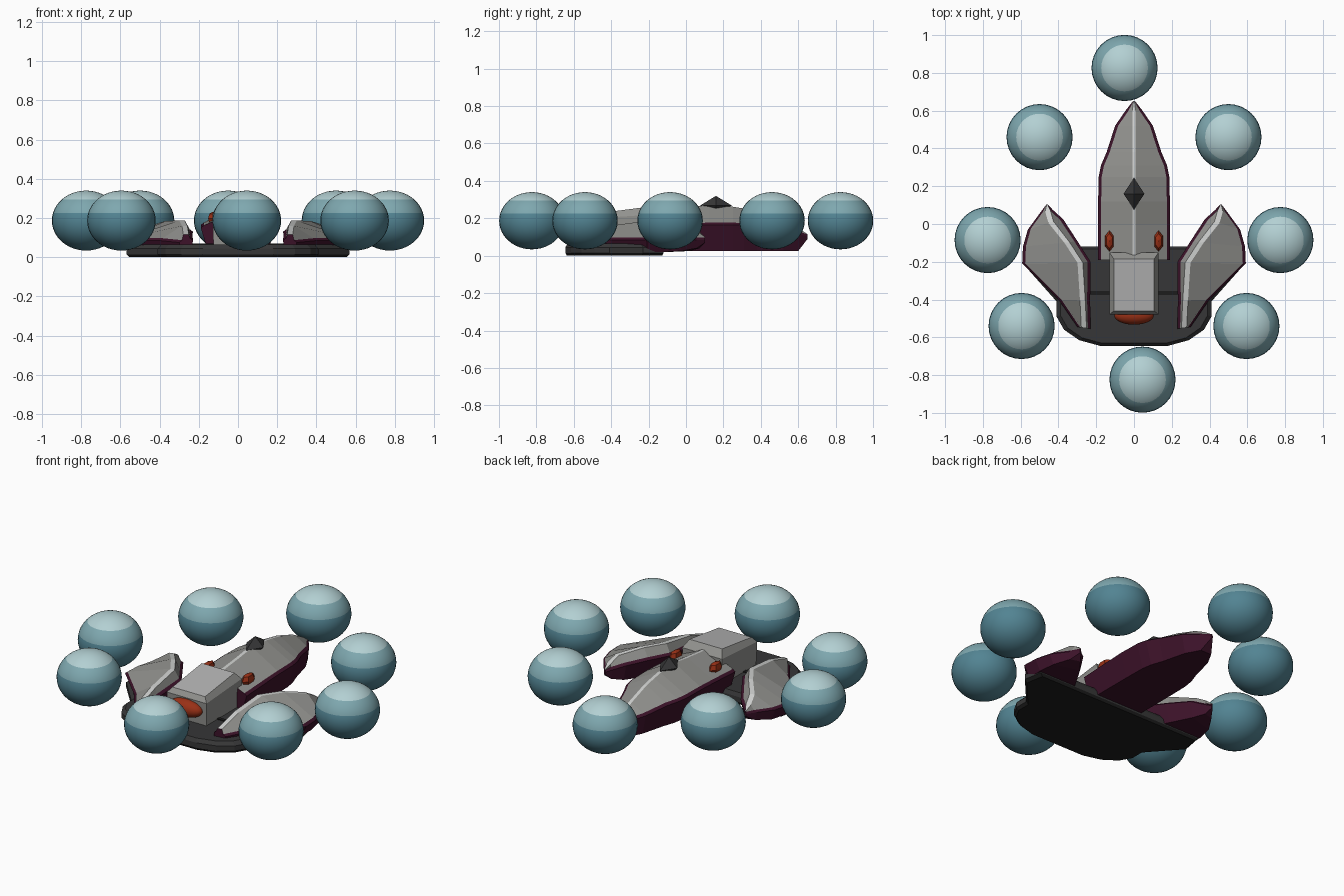
import bpy, bmesh, math
from mathutils import Vector

if "Cube" in bpy.data.objects:
    bpy.data.objects.remove(bpy.data.objects["Cube"])

# Flat colours
COLOURS = {
    "pale_teal": (0.45, 0.63, 0.65), "mid_teal": (0.21, 0.39, 0.43),
    "deep_teal": (0.085, 0.23, 0.29), "dark_plum": (0.045, 0.006, 0.022),
    "hull_grey": (0.29, 0.29, 0.275), "panel_grey": (0.46, 0.46, 0.46),
    "stripe_white": (0.60, 0.61, 0.60), "burnt_orange": (0.32, 0.03, 0.008),
    "charcoal": (0.037, 0.037, 0.038), "black": (0.012, 0.012, 0.012)}
MATS = {}
for n, c in COLOURS.items():
    MATS[n] = bpy.data.materials.new(n)
    MATS[n].diffuse_color = (*c, 1)


def finish(name, bm, mats):
    bmesh.ops.recalc_face_normals(bm, faces=bm.faces)
    me = bpy.data.meshes.new(name)
    bm.to_mesh(me)
    bm.free()
    for m in mats:
        me.materials.append(MATS[m])
    ob = bpy.data.objects.new(name, me)
    bpy.context.collection.objects.link(ob)
    return ob


def loft(name, rings, mats, rule, caps=(0, 0)):
    """Skin closed rings; rule(ring, column) gives the material slot."""
    bm = bmesh.new()
    vs = [[bm.verts.new(p) for p in r] for r in rings]
    n = len(rings[0])
    for i in range(len(rings) - 1):
        for j in range(n):
            k = (j + 1) % n
            f = bm.faces.new((vs[i][j], vs[i][k], vs[i + 1][k], vs[i + 1][j]))
            f.material_index = rule(i, j)
    for ring, m in ((vs[0], caps[0]), (vs[-1], caps[1])):
        bm.faces.new(ring).material_index = m
    return finish(name, bm, mats)


def ball(name, pos, size, mats, seg, rings, rule=None, smooth=False):
    bm = bmesh.new()
    bmesh.ops.create_uvsphere(bm, u_segments=seg, v_segments=rings, radius=1)
    for f in bm.faces:
        f.smooth = smooth
        if rule:
            f.material_index = rule(f.calc_center_median().z)
    bmesh.ops.scale(bm, vec=size, verts=bm.verts)
    bmesh.ops.translate(bm, vec=pos, verts=bm.verts)
    return finish(name, bm, mats)


def section(inner, ridge, outer, zi, zr, zo, zb, w, lip=0.016):
    """Cross-section: plum belly and rims, grey slopes, striped ridge."""
    a, r, b = Vector(inner), Vector(ridge), Vector(outer)
    d = (b - a).normalized()
    span = (b - a).length
    lip = min(lip, span * 0.2)
    pts = [(a.lerp(b, 0.1), zb), (a, zi), (a + d * lip, zi + 0.012), (r - d * w, zr),
           (r + d * w, zr), (b - d * lip, zo + 0.012), (b, zo), (b.lerp(a, 0.1), zb)]
    return [(p.x, p.y, z) for p, z in pts]


SHELL = ["dark_plum", "hull_grey", "stripe_white"]


def shell_rule(i, j):
    return {2: 1, 3: 2, 4: 1}.get(j, 0)


# Long central hull: y, half width, rim z, ridge z, bottom z
hull = [(-0.19, 0.19, 0.150, 0.235, 0.025), (0.0, 0.19, 0.160, 0.255, 0.025),
        (0.12, 0.19, 0.165, 0.272, 0.025), (0.25, 0.187, 0.165, 0.262, 0.025),
        (0.31, 0.175, 0.162, 0.252, 0.025), (0.38, 0.145, 0.155, 0.238, 0.025),
        (0.52, 0.10, 0.135, 0.190, 0.025), (0.60, 0.045, 0.118, 0.148, 0.025),
        (0.65, 0.006, 0.102, 0.115, 0.09)]
loft("central_hull", [section((-w, y), (0, y), (w, y), zr, zt, zr, zb, min(0.009, w * 0.4))
                      for y, w, zr, zt, zb in hull], SHELL, shell_rule)

# Side pods: inner, ridge, outer, inner z, ridge z, outer z, bottom z
pod = [((0.23, -0.555), (0.265, -0.55), (0.30, -0.545), 0.085, 0.115, 0.075, 0.03),
       ((0.232, -0.41), (0.272, -0.405), (0.40, -0.40), 0.115, 0.160, 0.085, 0.025),
       ((0.23, -0.20), (0.285, -0.205), (0.592, -0.21), 0.13, 0.187, 0.085, 0.02),
       ((0.30, -0.09), (0.355, -0.098), (0.588, -0.12), 0.125, 0.185, 0.085, 0.02),
       ((0.375, 0.025), (0.44, 0.01), (0.562, -0.03), 0.115, 0.160, 0.085, 0.025),
       ((0.43, 0.075), (0.457, 0.07), (0.50, 0.055), 0.095, 0.125, 0.085, 0.04),
       ((0.455, 0.102), (0.46, 0.102), (0.465, 0.102), 0.085, 0.100, 0.085, 0.07)]
for s, side in ((1, "right"), (-1, "left")):
    rings = []
    for a, r, b, zi, zr, zo, zb in pod:
        ring = section(a, r, b, zi, zr, zo, zb, 0.002 if a[1] > 0.1 else 0.014)
        rings.append([(s * x, y, z) for x, y, z in ring])
    loft(side + "_pod", rings, SHELL, shell_rule)
    # Orange vent set in the hull shoulder
    ball(side + "_vent", (s * 0.13, -0.09, 0.197), (0.026, 0.056, 0.035),
         ["burnt_orange"], 6, 4)

# Base plate with a bevelled rim
half = [(0.18, -0.645), (0.29, -0.615), (0.37, -0.56), (0.41, -0.49), (0.41, -0.41),
        (0.57, -0.23), (0.55, -0.12)]
outline = half + [(-x, y) for x, y in reversed(half)]


def plate_ring(z, k):
    return [(x * k, -0.36 + (y + 0.36) * k, z) for x, y in outline]


loft("base_plate", [plate_ring(0.0, 0.97), plate_ring(0.015, 1), plate_ring(0.045, 1),
                    plate_ring(0.066, 0.95)],
     ["charcoal", "black"], lambda i, j: 1 if i == 0 else 0, (1, 0))


def rect(x, y0, y1, z0, z1):
    return [(-x, y0, z0), (x, y0, z0), (x, y1, z1), (-x, y1, z1)]


# Dark seam across the plate
loft("plate_seam", [rect(0.24, -0.375, -0.355, 0.062, 0.062),
                    rect(0.24, -0.375, -0.355, 0.071, 0.071)], ["black"], lambda i, j: 0)

# Cabin block with sloped rim and pale roof
loft("cabin", [rect(0.125, -0.475, -0.155, 0.05, 0.05),
               rect(0.13, -0.48, -0.15, 0.200, 0.222),
               rect(0.107, -0.46, -0.185, 0.228, 0.264)],
     ["hull_grey", "panel_grey"], lambda i, j: 0, (0, 1))

# Front lamp and top fin
ball("front_lamp", (0, -0.485, 0.145), (0.105, 0.048, 0.05), ["burnt_orange"], 24, 12, smooth=True)
ball("top_fin", (0, 0.16, 0.268), (0.055, 0.085, 0.052), ["charcoal"], 4, 2)

# Ring of floating orbs, coloured in height bands
orbs = [(-0.05, 0.826), (0.045, -0.824)]
for x, y in ((0.50, 0.46), (0.775, -0.085), (0.595, -0.54)):
    orbs += [(x, y), (-x, y)]
for i, (x, y) in enumerate(orbs):
    ball(f"orb_{i + 1}", (x, y, 0.187), (0.175, 0.175, 0.153),
         ["deep_teal", "mid_teal", "pale_teal"], 32, 24,
         lambda z: 2 if z > 0.66 else 1 if z > 0.25 else 0, True)

for m in bpy.data.materials:
    if m.users and not m.is_grease_pencil:
        m.use_nodes = True
        m.node_tree.nodes["Principled BSDF"].inputs["Base Color"].default_value = m.diffuse_color
